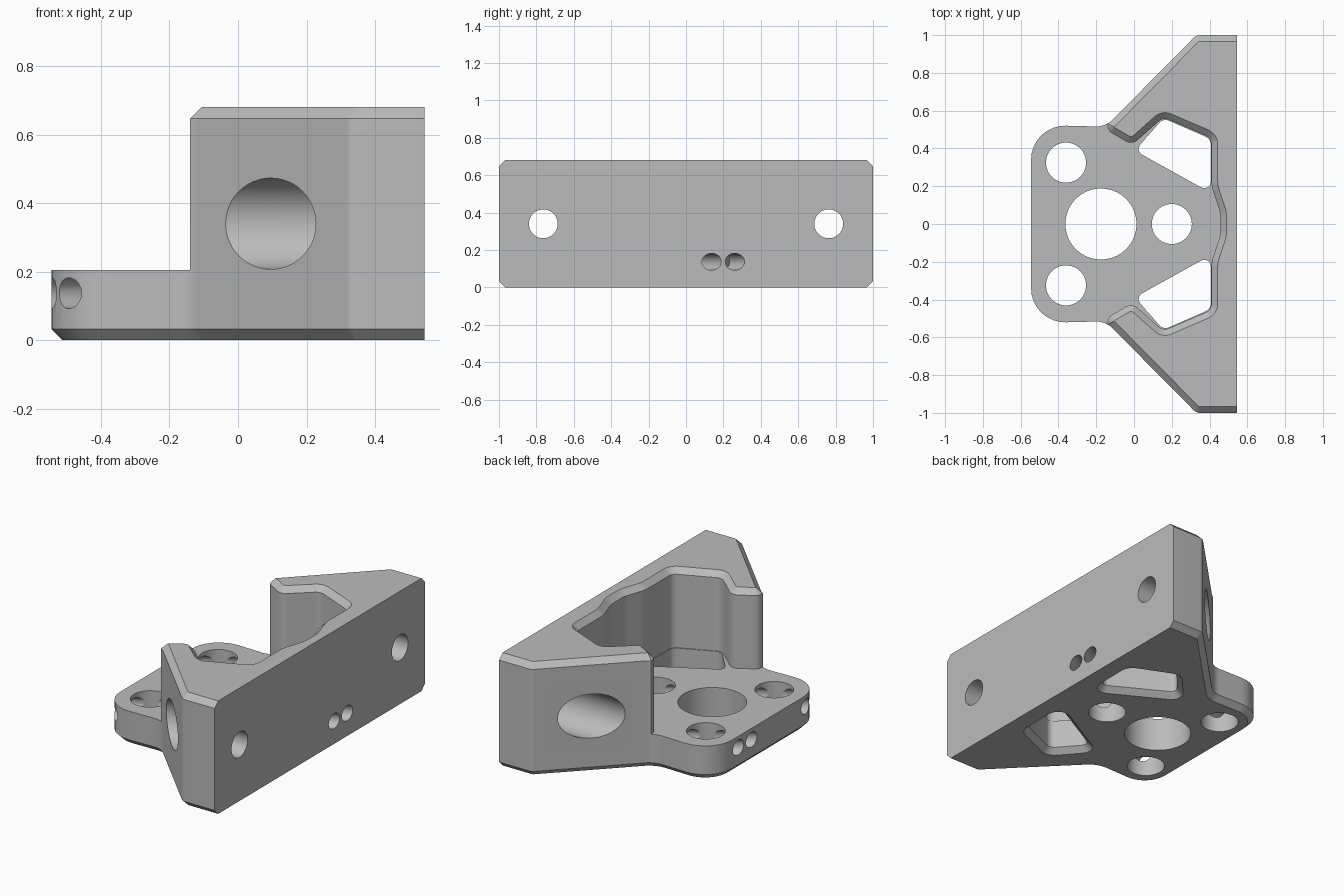
import bpy, bmesh, math
from mathutils import Vector, Matrix

if "Cube" in bpy.data.objects:
    bpy.data.objects.remove(bpy.data.objects["Cube"], do_unlink=True)

metal = bpy.data.materials.new("plain grey")
metal.use_nodes = True
grey = (0.5, 0.5, 0.5, 1)
metal.diffuse_color = grey
metal.node_tree.nodes["Principled BSDF"].inputs["Base Color"].default_value = grey


def mirrored(half):
    """Close a half outline across the x axis."""
    return half + [(x, -y, r) for x, y, r in reversed(half)]


def rounded(corners, steps=8):
    """Counter-clockwise outline with each (x, y, radius) corner filleted."""
    area = sum(a[0] * b[1] - b[0] * a[1] for a, b in zip(corners, corners[1:] + corners[:1]))
    if area < 0:
        corners = corners[::-1]
    out = []
    for i, (x, y, r) in enumerate(corners):
        p = Vector((x, y))
        if r == 0:
            out.append(p)
            continue
        a = (Vector(corners[i - 1][:2]) - p).normalized()
        b = (Vector(corners[(i + 1) % len(corners)][:2]) - p).normalized()
        half = a.angle(b) / 2
        centre = p + (a + b).normalized() * (r / math.sin(half))
        start = p + a * (r / math.tan(half)) - centre
        end = p + b * (r / math.tan(half)) - centre
        turn = math.copysign(math.pi - 2 * half, start.x * end.y - start.y * end.x)
        for k in range(steps + 1):
            t = turn * k / steps
            c, s = math.cos(t), math.sin(t)
            out.append(centre + Vector((c * start.x - s * start.y, s * start.x + c * start.y)))
    return out


def offset(points, d):
    """Move an outline outward by d with mitred corners."""
    out = []
    for i, p in enumerate(points):
        e1 = (p - points[i - 1]).normalized()
        e2 = (points[(i + 1) % len(points)] - p).normalized()
        n1, n2 = Vector((e1.y, -e1.x)), Vector((e2.y, -e2.x))
        out.append(p + (n1 + n2) * (d / (1 + n1.dot(n2))))
    return out


def to_object(name, bm):
    mesh = bpy.data.meshes.new(name)
    bm.to_mesh(mesh)
    bm.free()
    mesh.materials.append(metal)
    obj = bpy.data.objects.new(name, mesh)
    bpy.context.scene.collection.objects.link(obj)
    return obj


def prism(name, points, levels, flat_x=None):
    """Loft an outline through (height, offset) levels; the flat_x side stays put."""
    bm = bmesh.new()
    rings = []
    for z, d in levels:
        ring = []
        for p, q in zip(points, offset(points, d)):
            x = p.x if flat_x is not None and p.x > flat_x - 0.001 else q.x
            ring.append(bm.verts.new((x, q.y, z)))
        rings.append(ring)
    n = len(points)
    for low, high in zip(rings, rings[1:]):
        for i in range(n):
            j = (i + 1) % n
            bm.faces.new((low[i], low[j], high[j], high[i]))
    bm.faces.new(rings[0][::-1])
    bm.faces.new(rings[-1])
    return to_object(name, bm)


def drill(name, start, end, radius, sides=48):
    """Cylinder from start to end."""
    start, end = Vector(start), Vector(end)
    axis = end - start
    place = Matrix.Translation((start + end) / 2) @ axis.to_track_quat('Z', 'Y').to_matrix().to_4x4()
    bm = bmesh.new()
    bmesh.ops.create_cone(bm, cap_ends=True, segments=sides, radius1=radius,
                          radius2=radius, depth=axis.length, matrix=place)
    return to_object(name, bm)


def volume(mesh):
    bm = bmesh.new()
    bm.from_mesh(mesh)
    size = bm.calc_volume(signed=True)
    bm.free()
    return size


def cut(target, cutter):
    """Subtract cutter, taking the first solver that leaves a sound solid."""
    before = volume(target.data)
    mod = target.modifiers.new("cut", 'BOOLEAN')
    mod.operation = 'DIFFERENCE'
    mod.object = cutter
    for solver in ('EXACT', 'MANIFOLD', 'FLOAT'):
        mod.solver = solver
        bpy.context.view_layer.update()
        graph = bpy.context.evaluated_depsgraph_get()
        result = bpy.data.meshes.new_from_object(target.evaluated_get(graph))
        if 0.3 * before < volume(result) < 0.99999 * before:
            target.data = result
            break
    target.modifiers.remove(mod)
    bpy.data.objects.remove(cutter, do_unlink=True)


# Bracket body: full height, chamfered above and below, flat mounting face
BACK, TOP, C = 0.545, 0.68, 0.033
outline = rounded(mirrored([(BACK, 1, 0), (0.33, 1, 0.05), (-0.15, 0.515, 0.12),
                            (-BACK, 0.525, 0.18)]))
body = prism("bracket_body", outline, [(0, -C), (C, 0), (TOP - C, 0), (TOP, -C)], BACK)

# Pocket that leaves the low plate and the two wings
pocket = rounded(mirrored([(-0.8, 0.8, 0), (-0.14, 0.8, 0), (-0.14, 0.495, 0.045),
                           (-0.01, 0.418, 0.055), (0.155, 0.565, 0.05), (0.41, 0.455, 0.05),
                           (0.41, 0.2, 0.2), (0.457, 0.06, 0.15)]))
cut(body, prism("pocket_cutter", pocket,
                [(0.205, 0), (TOP - C, 0), (TOP + 0.007, C + 0.007)]))

for s in (1, -1):
    # Windows through the plate, chamfered underneath
    window = rounded([(x, s * y, r) for x, y, r in (
        (0.005, 0.388, 0.035), (0.155, 0.56, 0.045),
        (0.407, 0.45, 0.045), (0.407, 0.165, 0.035))])
    cut(body, prism("window_cutter", window, [(-0.01, C + 0.01), (C, 0), (0.3, 0)]))
    # Mounting bolt holes with counterbores opening on the slanted sides
    y, z = s * 0.763, 0.34
    cut(body, drill("counterbore_cutter", (-0.6, y, z), (0.42, y, z), 0.133))
    cut(body, drill("bolt_cutter", (0.4, y, z), (0.7, y, z), 0.077))

# Large centre bore
cut(body, drill("bore_cutter", (-0.175, 0, -0.1), (-0.175, 0, 0.4), 0.188, 64))

# Three post holes, each crossed by a pair of slanted pin holes
along = Vector((math.cos(math.radians(30)), math.sin(math.radians(30)), 0))
across = Vector((-along.y, along.x, 0))
for x, y, side in ((-0.36, 0.325, -1), (-0.36, -0.325, -1), (0.2, 0, 1)):
    cut(body, drill("post_cutter", (x, y, -0.1), (x, y, 0.4), 0.106))
    for k in (-1, 1):
        mid = Vector((x, y, 0.137)) + across * (0.054 * k)
        cut(body, drill("pin_cutter", mid - along * (0.12 * side),
                        mid + along * (0.55 * side), 0.045, 32))

# One colour, smooth rounds with crisp edges
body.data.materials.clear()
body.data.materials.append(metal)
for face in body.data.polygons:
    face.material_index = 0
    face.use_smooth = True
body.data.set_sharp_from_angle(angle=math.radians(25))
